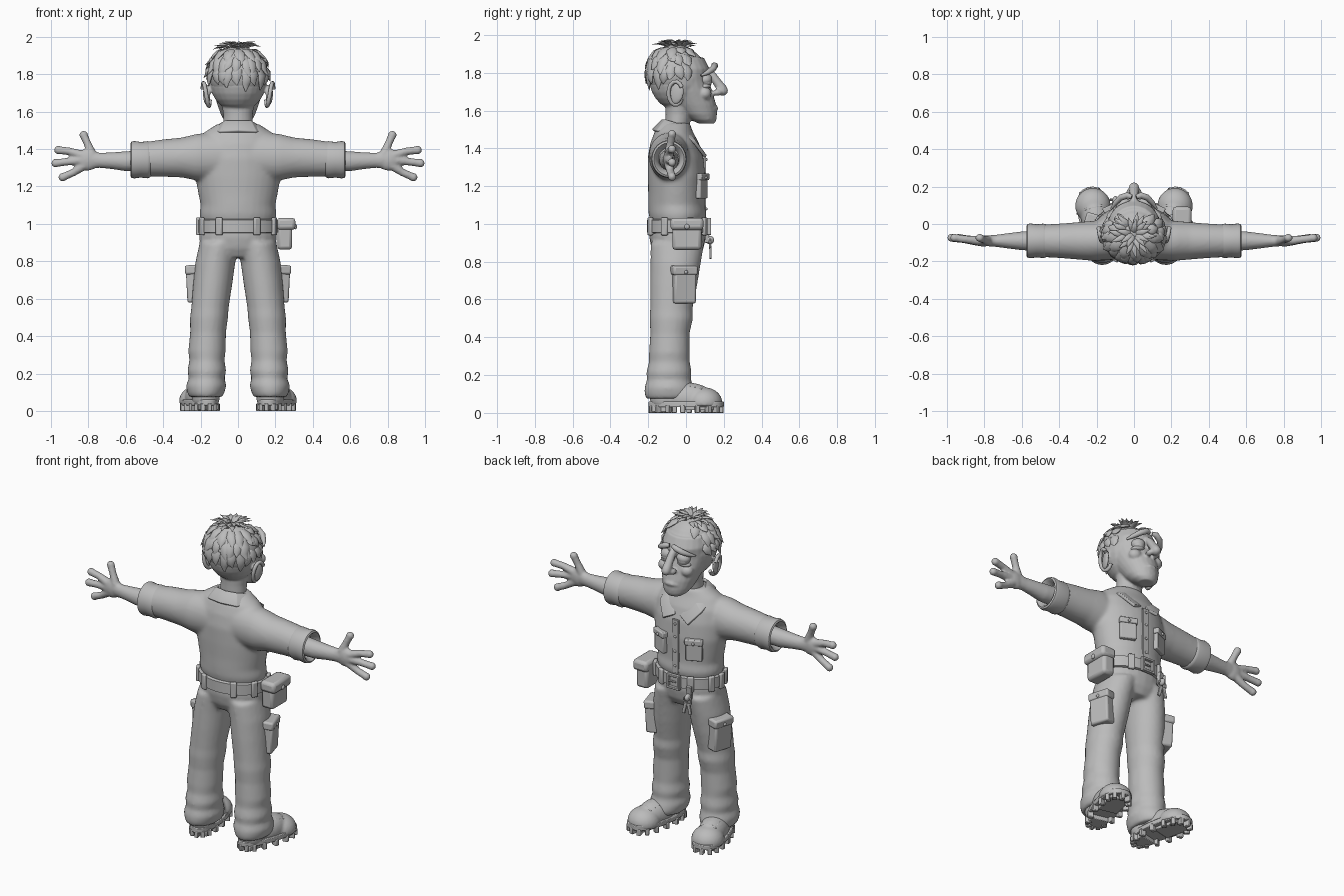
import bpy, bmesh, math, random
from mathutils import Vector, Matrix

random.seed(4)
if "Cube" in bpy.data.objects:
    bpy.data.objects.remove(bpy.data.objects["Cube"])

grey = bpy.data.materials.new("clay_grey")
grey.use_nodes = True
COLOUR = (0.5, 0.5, 0.5, 1)
grey.diffuse_color = COLOUR
grey.node_tree.nodes["Principled BSDF"].inputs["Base Color"].default_value = COLOUR
X, Z = Vector((1, 0, 0)), Vector((0, 0, 1))


def loft(bm, rows, axis=None, out=(0, -50, 0), n=24):
    """Closed tube through rows of x, y, z, radius a, radius b."""
    pts = [Vector(r[:3]) for r in rows]
    rings = []
    for i, (p, r) in enumerate(zip(pts, rows)):
        t = axis or (pts[min(i + 1, len(pts) - 1)] - pts[max(i - 1, 0)]).normalized()
        side = t.cross(Vector((0, 1, 0)) if axis else p - Vector(out)).normalized()
        up = side.cross(t)
        ring = []
        for k in range(n):
            a = math.tau * k / n
            ring.append(bm.verts.new(p + side * r[3] * math.cos(a) + up * r[-1] * math.sin(a)))
        rings.append(ring)
    for a, b in zip(rings, rings[1:]):
        for k in range(n):
            bm.faces.new((a[k], a[k - 1], b[k - 1], b[k]))
    bm.faces.new(rings[0])
    bm.faces.new(rings[-1])


def place(loc, size, rot=(0, 0, 0)):
    turn = Matrix.Identity(4)
    for angle, ax in zip(rot, "XYZ"):
        turn = Matrix.Rotation(math.radians(angle), 4, ax) @ turn
    return Matrix.Translation(loc) @ turn @ Matrix.Diagonal((*size, 1))


def blob(bm, loc, size, rot=(0, 0, 0)):
    bmesh.ops.create_uvsphere(bm, u_segments=24, v_segments=14, radius=1, matrix=place(loc, size, rot))


def box(bm, loc, size, rot=(0, 0, 0)):
    bmesh.ops.create_cube(bm, size=1, matrix=place(loc, size, rot))


def make(name, bm, voxel=0, smooth=4, bevel=0, mirror=False, thick=0):
    bmesh.ops.recalc_face_normals(bm, faces=bm.faces)
    me = bpy.data.meshes.new(name)
    bm.to_mesh(me)
    bm.free()
    me.materials.append(grey)
    ob = bpy.data.objects.new(name, me)
    bpy.context.collection.objects.link(ob)
    bpy.ops.object.select_all(action='DESELECT')
    ob.select_set(True)
    bpy.context.view_layer.objects.active = ob
    bpy.ops.object.shade_smooth_by_angle(angle=math.radians(45))
    if mirror:
        ob.modifiers.new("mirror", 'MIRROR')
    if thick:
        ob.modifiers.new("thick", 'SOLIDIFY').thickness = thick
    if bevel:
        mod = ob.modifiers.new("bevel", 'BEVEL')
        mod.width, mod.segments = bevel, 2
    if voxel:
        mod = ob.modifiers.new("remesh", 'REMESH')
        mod.mode, mod.voxel_size, mod.use_smooth_shade = 'VOXEL', voxel, True
        ob.modifiers.new("soften", 'SMOOTH').iterations = smooth
    return ob


new = bmesh.new

# shirt: torso and sleeves fused
bm = new()
loft(bm, [(0, y, z, a, b) for z, y, a, b in (
    (1, -.045, .195, .14), (1.05, -.045, .207, .153), (1.1, -.05, .2, .15), (1.16, -.05, .212, .15),
    (1.25, -.05, .228, .153), (1.35, -.055, .23, .148), (1.43, -.06, .22, .128),
    (1.49, -.065, .18, .1), (1.535, -.055, .11, .075))], Z, n=32)
for s in (1, -1):
    loft(bm, [(s * x, -.09, z, a, b) for x, z, a, b in (
        (.08, 1.36, .13, .1), (.22, 1.357, .125, .107), (.3, 1.355, .107, .1),
        (.4, 1.352, .1, .092), (.52, 1.345, .09, .085))], X, n=32)
make("shirt", bm, .011, 8)

# rolled cuffs
bm = new()
loft(bm, [(x, -.09, 1.343, r, r * .93) for x, r in (
    (.46, .08), (.47, .094), (.485, .099), (.52, .095), (.555, .1), (.57, .096), (.575, .086),
    (.565, .075), (.53, .06))], X, n=32)
make("sleeve_cuffs", bm, mirror=True)

# forearms and hands
bm = new()
loft(bm, [(x, -.09, z, a, b) for x, z, a, b in (
    (.5, 1.34, .055, .055), (.6, 1.335, .053, .05), (.68, 1.338, .044, .04),
    (.74, 1.34, .04, .032), (.79, 1.345, .05, .028))], X)
blob(bm, (.805, -.09, 1.343), (.065, .03, .058))
for path in (((.78, 1.37), (.805, 1.43), (.825, 1.475)), ((.83, 1.365), (.9, 1.388), (.96, 1.395)),
             ((.84, 1.34), (.91, 1.333), (.975, 1.325)), ((.82, 1.315), (.88, 1.275), (.937, 1.25))):
    loft(bm, [(x, -.09 + .008 * i, z, r) for i, ((x, z), r) in enumerate(zip(path, (.026, .02, .021)))])
    blob(bm, (path[-1][0], -.074, path[-1][1]), (.023, .022, .023))
make("hands", bm, .007, 3, mirror=True)

# collar flaps folded around the neck
bm = new()
top = ((0, -.125, 1.555), (.07, -.11, 1.555), (.1, -.045, 1.535), (.075, .025, 1.48), (.015, .085, 1.39))
low = ((0, -.18, 1.5), (.1, -.155, 1.495), (.16, -.055, 1.49), (.145, .055, 1.435), (.085, .112, 1.36))
a, b = ([bm.verts.new(p) for p in line] for line in (top, low))
for i in range(4):
    bm.faces.new((a[i], a[i + 1], b[i + 1], b[i]))
make("collar", bm, mirror=True, thick=.018, bevel=.004)

# chest pockets and button strip
bm = new()
box(bm, (.115, .083, 1.195), (.095, .03, .12), (0, 0, -24))
box(bm, (.115, .088, 1.25), (.105, .036, .035), (0, 0, -24))
blob(bm, (.122, .106, 1.245), (.009, .007, .009))
make("chest_pockets", bm, mirror=True, bevel=.006)
bm = new()
box(bm, (0, .1, 1.2), (.045, .014, .33))
for z in (1.08, 1.17, 1.26, 1.34):
    blob(bm, (0, .108, z), (.008, .006, .008))
make("button_strip", bm, bevel=.003)

# trousers: hips and both legs fused
bm = new()
loft(bm, [(0, -.045, z, a, b) for z, a, b in ((.82, .15, .11), (.87, .2, .138), (.93, .208, .15), (1, .2, .148))], Z)
for s in (1, -1):
    loft(bm, [(s * x, y, z, a, b) for z, x, y, a, b in (
        (.075, .172, -.085, .09, .125), (.1, .172, -.085, .1, .135), (.135, .17, -.09, .108, .13),
        (.175, .168, -.09, .096, .117), (.215, .167, -.09, .104, .12), (.27, .166, -.088, .094, .108),
        (.32, .166, -.088, .1, .108), (.42, .16, -.085, .096, .104), (.5, .155, -.078, .102, .115),
        (.55, .15, -.078, .1, .112), (.68, .135, -.065, .105, .125), (.79, .122, -.055, .107, .133),
        (.9, .1, -.045, .105, .142))], Z)
make("trousers", bm, .011, 5)

# belt with loops and buckle
bm = new()
loft(bm, [(0, -.045, z, .2 + d, .148 + d) for z, d in ((.95, 0), (.955, .014), (1.02, .014), (1.025, 0))], Z, n=48)
make("belt", bm)
bm = new()
for deg in (-155, -118, -62, -25, 25, 62, 118, 155, 180):
    c, s = math.cos(math.radians(deg)), math.sin(math.radians(deg))
    box(bm, (.214 * c, -.045 + .163 * s, .987), (.022, .038, .095), (0, 0, deg))
make("belt_loops", bm, bevel=.007)
bm = new()
for s in (1, -1):
    box(bm, (s * .037, .122, .987), (.014, .022, .09))
    box(bm, (0, .122, .987 + s * .038), (.08, .022, .014))
box(bm, (.008, .124, .987), (.05, .01, .01))
make("buckle", bm, bevel=.003)

# hip pouch on one side
bm = new()
box(bm, (.25, .005, .935), (.08, .155, .145))
box(bm, (.257, .005, 1.0), (.1, .175, .065))
blob(bm, (.306, .005, .985), (.01, .014, .014))
make("hip_pouch", bm, bevel=.018)

# thigh pockets
bm = new()
box(bm, (.225, -.012, .67), (.075, .12, .18), (0, 3, 16))
box(bm, (.229, -.011, .755), (.082, .135, .05), (0, 3, 16))
blob(bm, (.267, 0, .745), (.009, .01, .01))
make("thigh_pockets", bm, bevel=.011, mirror=True)

# keys hanging from the belt
bm = new()
box(bm, (-.1, .11, .94), (.03, .02, .08), (-8, 0, 15))
loft(bm, [(-.1 + .026 * math.cos(a), .128, .895 + .026 * math.sin(a), .006)
          for a in (math.tau * i / 16 for i in range(17))], n=8)
for dx, tilt in ((-.015, 12), (.018, -14)):
    box(bm, (-.1 + dx, .13, .85), (.02, .01, .07), (0, tilt, 0))
blob(bm, (-.1, .125, .915), (.016, .024, .022))
make("keys", bm, bevel=.003)

# boots: fused upper, sole and lugs, toes turned out
turn = Matrix.Translation((.197, 0, 0)) @ Matrix.Rotation(math.radians(-13), 4, 'Z')
bm = new()
blob(bm, (0, .1, .055), (.095, .095, .08))
blob(bm, (0, .01, .075), (.08, .14, .085))
blob(bm, (0, -.11, .08), (.075, .085, .09))
for v in bm.verts:
    v.co.z = max(v.co.z, .035)
bm.transform(turn)
make("boot_uppers", bm, .008, 3, mirror=True)
bm, lugs = new(), new()
outline = []
for i in range(48):
    a = math.tau * i / 48
    c, s = math.cos(a), math.sin(a)
    p = Vector(((.088 + .016 * s) * math.copysign(abs(c) ** .8, c), .202 * math.copysign(abs(s) ** .9, s), .03))
    outline.append(bm.verts.new(p))
    if i % 3 == 0 and not -.08 < p.y < -.02:
        box(lugs, (p.x * .86, p.y * .92, .02), (.034, .024, .04), (0, 0, math.degrees(a)))
sole = bmesh.ops.extrude_face_region(bm, geom=[bm.faces.new(outline)])
bmesh.ops.translate(bm, vec=(0, 0, .03), verts=[g for g in sole["geom"] if isinstance(g, bmesh.types.BMVert)])
box(lugs, (0, -.13, .02), (.11, .09, .03))
box(lugs, (0, .08, .024), (.12, .16, .02))
for name, part in (("boot_soles", bm), ("boot_lugs", lugs)):
    part.transform(turn)
    make(name, part, bevel=.004, mirror=True)
bm = new()
for y, z in ((.03, .153), (.06, .147), (.09, .138)):
    loft(bm, [(x, y, z - 8 * x * x, .007) for x in (-.045, -.02, 0, .02, .045)], n=8)
bm.transform(turn)
make("boot_laces", bm, mirror=True)

# head: skull, jaw, neck, nose, brow ridge, lips and ears
bm = new()
loft(bm, [(0, y, z, a, b) for z, y, a, b in (
    (1.44, -.05, .085, .07), (1.52, -.045, .078, .064), (1.58, -.04, .078, .068), (1.66, -.03, .09, .08))], Z)
blob(bm, (0, -.04, 1.77), (.153, .155, .17))
loft(bm, [(0, y, z, a, b) for z, y, a, b in (
    (1.53, .11, .045, .04), (1.55, .093, .072, .068), (1.58, .072, .09, .092), (1.63, .045, .108, .115),
    (1.7, .005, .13, .135), (1.76, -.015, .142, .135), (1.82, -.015, .142, .14), (1.88, -.03, .125, .125))], Z)
loft(bm, [(0, y, z, a, a) for y, z, a in ((.1, 1.82, .02), (.14, 1.785, .022), (.172, 1.74, .024), (.193, 1.71, .028))])
blob(bm, (0, .193, 1.705), (.028, .03, .027))
for s in (1, -1):
    blob(bm, (s * .025, .165, 1.695), (.018, .024, .017))
    blob(bm, (s * .075, .1, 1.69), (.04, .035, .035))
    blob(bm, (s * .168, -.05, 1.69), (.014, .04, .06), (-12, 0, s * -20))
for z, y, r in ((1.612, .158, .016), (1.572, .15, .017)):
    loft(bm, [(x, y - 9 * x * x, z - 3 * x * x, r - abs(x) * .1) for x in (-.065, -.04, -.015, .015, .04, .065)], n=12)
make("head", bm, .007, 3)
bm = new()
loft(bm, [(.17 + .02 * math.cos(a / 2), -.055 + .038 * math.cos(a), 1.692 + .062 * math.sin(a), .011)
          for a in (math.radians(d) for d in range(30, 331, 25))], out=(0, 0, 1.7), n=10)
make("ear_rims", bm, mirror=True)

# eyes, drooping lids and worried brows
bm = new()
blob(bm, (.056, .104, 1.755), (.036, .034, .036))
make("eyeballs", bm, mirror=True)
bm = new()
blob(bm, (.056, .103, 1.766), (.041, .036, .033), (-15, 12, -10))
blob(bm, (.058, .1, 1.733), (.042, .033, .018), (0, 10, -12))
make("eyelids", bm, mirror=True)
bm = new()
loft(bm, [(.012, .145, 1.842, .012), (.035, .153, 1.838, .017), (.07, .142, 1.82, .017),
          (.1, .112, 1.8, .013), (.122, .08, 1.785, .005)], n=12)
make("eyebrows", bm, mirror=True)

# hair: scalp, hanging locks and upright tufts
core = Vector((0, -.055, 1.8))


def lock(bm, az, path, width):
    """Flat tapering lock; path holds elevation in degrees and distance factor."""
    rows = []
    for (el, f), w in zip(path, (.7, 1, .75, .08)):
        e = math.radians(el)
        d = Vector((.16 * math.cos(e) * math.sin(az), -.15 * math.cos(e) * math.cos(az), .15 * math.sin(e)))
        rows.append((*(core + d * f), width * w, width * w * .4))
        az += random.uniform(-.07, .07)
    loft(bm, rows, out=core, n=8)


bm = new()
blob(bm, core, (.16, .15, .15))
make("scalp", bm)
bm = new()
for tier, count, drop in ((60, 11, 18), (38, 15, 0), (12, 15, -26)):
    for i in range(count):
        az = (i / (count - 1) - .5) * math.radians(225 if tier < 50 else 270)
        end = drop + random.uniform(-7, 7) + (14 if abs(az) > 1.3 else 0)
        lock(bm, az, ((tier, .98), (tier * .65 + end * .35, 1.03), (tier * .3 + end * .7, 1.05),
                      (end, random.uniform(1.05, 1.16))), .03)
for i in range(24):
    az = math.tau * i / 24
    el = random.uniform(58, 82)
    lock(bm, az, ((el + 8, .95), (el + 3, 1.09), (el - 4, 1.18), (el - 14, random.uniform(1.22, 1.32))), .017)
make("hair_locks", bm)
